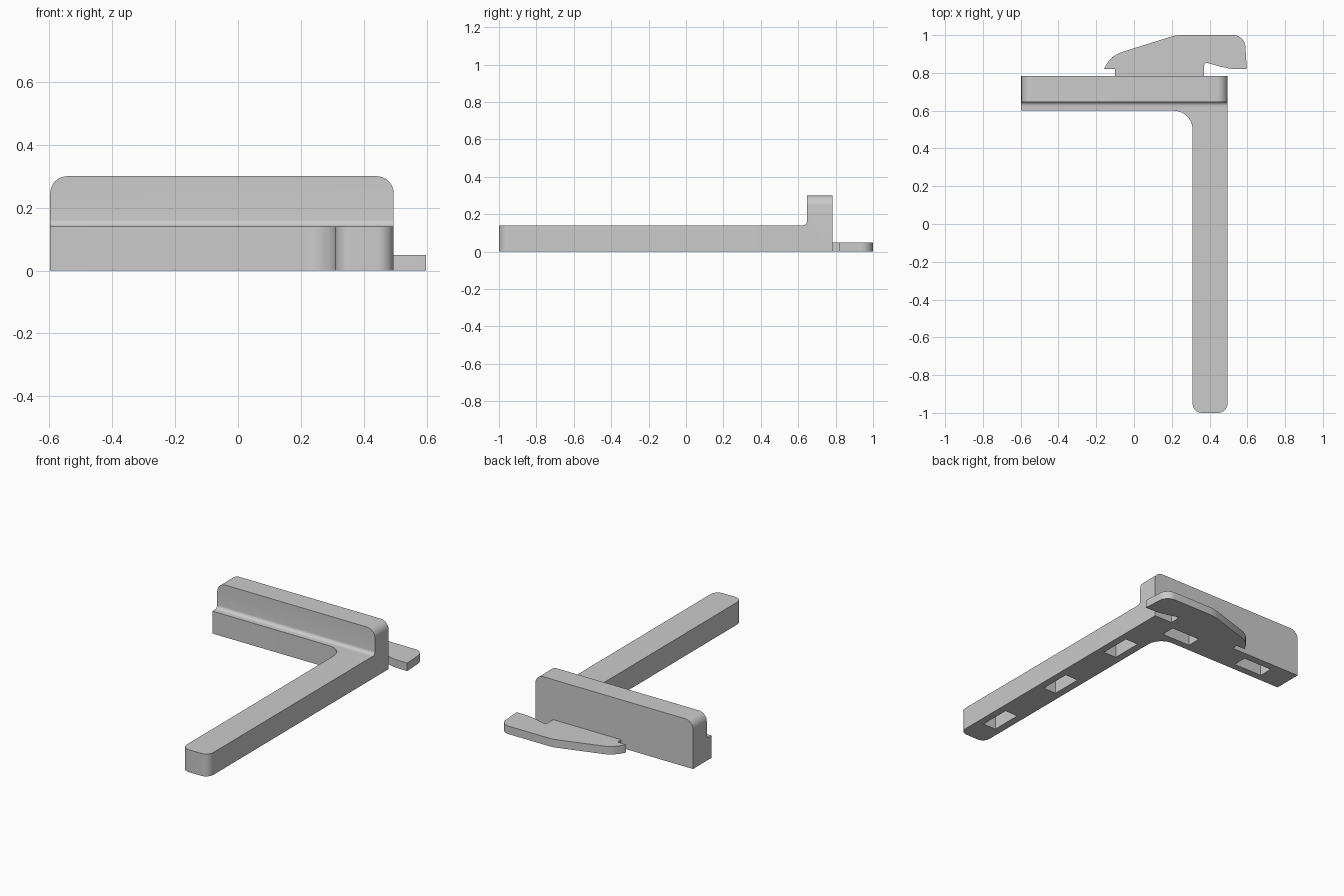
import bpy, bmesh
from math import cos, sin, radians
from mathutils import Vector

old = bpy.data.objects.get("Cube")
if old:
    bpy.data.objects.remove(old, do_unlink=True)

GREY = (0.6, 0.6, 0.6, 1)
mat = bpy.data.materials.new("plain grey")
mat.use_nodes = True
mat.diffuse_color = GREY
mat.node_tree.nodes["Principled BSDF"].inputs["Base Color"].default_value = GREY


def arc(cx, cy, r, start, end, n=10):
    """Points along a circular arc, angles in degrees."""
    angles = [radians(start + (end - start) * i / n) for i in range(n + 1)]
    return [(cx + r * cos(a), cy + r * sin(a)) for a in angles]


def prism(name, points, offset, place):
    """Extrude a flat outline; place turns outline points into 3D."""
    bm = bmesh.new()
    face = bm.faces.new([bm.verts.new(place(*p)) for p in points])
    new = bmesh.ops.extrude_face_region(bm, geom=[face])["geom"]
    bmesh.ops.translate(bm, vec=Vector(offset),
                        verts=[v for v in new if isinstance(v, bmesh.types.BMVert)])
    bmesh.ops.recalc_face_normals(bm, faces=bm.faces)
    mesh = bpy.data.meshes.new(name)
    bm.to_mesh(mesh)
    bm.free()
    mesh.materials.append(mat)
    ob = bpy.data.objects.new(name, mesh)
    bpy.context.collection.objects.link(ob)
    return ob


def activate(ob):
    bpy.ops.object.select_all(action='DESELECT')
    ob.select_set(True)
    bpy.context.view_layer.objects.active = ob


def combine(ob, other, operation):
    """Apply a boolean and remove the second object."""
    mod = ob.modifiers.new("cut", 'BOOLEAN')
    mod.object, mod.operation, mod.solver = other, operation, 'EXACT'
    activate(ob)
    bpy.ops.object.modifier_apply(modifier=mod.name)
    bpy.data.objects.remove(other, do_unlink=True)


def flat(x, y):
    return (x, y, 0)


LEFT, RIGHT, INNER = -0.597, 0.495, 0.31
FRONT, BACK, WALL = 0.6, 0.783, 0.647
LOW, HIGH = 0.14, 0.3

# Crossbar with its raised wall and the small cove between them
section = ([(FRONT, 0), (FRONT, LOW)] + arc(WALL - 0.022, LOW + 0.022, 0.022, -90, 0, 6)
           + [(WALL, HIGH), (BACK, HIGH), (BACK, 0)])
body = prism("square_body", section, (RIGHT - LEFT, 0, 0), lambda y, z: (LEFT, y, z))

# Rounded upper ends of the wall
bm = bmesh.new()
bm.from_mesh(body.data)
ends = [e for e in bm.edges if all(v.co.z > HIGH - 0.01 for v in e.verts)
        and abs(e.verts[0].co.x - e.verts[1].co.x) < 0.01]
bmesh.ops.bevel(bm, geom=ends, offset=0.055, segments=10, profile=0.5, affect='EDGES')
bm.to_mesh(body.data)
bm.free()

# Long arm with rounded tip and a fillet into the crossbar
tip = 0.05
outline = (arc(INNER + tip, -1 + tip, tip, 180, 270) + arc(RIGHT - tip, -1 + tip, tip, 270, 360)
           + [(RIGHT, FRONT + 0.01), (INNER - 0.1, FRONT + 0.01)]
           + arc(INNER - 0.1, FRONT - 0.1, 0.1, 90, 0))
combine(body, prism("arm", outline, (0, 0, LOW), flat), 'UNION')

# Rectangular pockets in the underside
pockets = [(0.403, -0.74 + 0.55 * i, 0.045, 0.1) for i in range(3)]
pockets += [(x, 0.69, 0.1, 0.045) for x in (0.22, -0.33)]
for x, y, w, d in pockets:
    corners = [(x - w, y - d), (x + w, y - d), (x + w, y + d), (x - w, y + d)]
    combine(body, prism("pocket", corners, (0, 0, 0.15), lambda a, b: (a, b, -0.05)),
            'DIFFERENCE')

# Thin hooked plate behind the wall
hook = ([(-0.1, BACK), (-0.1, 0.82), (-0.16, 0.82), (-0.14, 0.855), (-0.115, 0.883), (-0.08, 0.905),
         (0.19, 0.99), (0.215, 0.997), (0.25, 1)]
        + arc(0.525, 0.935, 0.065, 90, 0)
        + [(0.597, 0.82), (0.51, 0.822), (0.45, 0.835), (0.38, 0.855), (0.371, 0.84), (0.371, BACK)])
plate = prism("hook_plate", hook, (0, 0, 0.05), flat)

for ob in (body, plate):
    activate(ob)
    bpy.ops.object.shade_smooth_by_angle(angle=radians(30))
